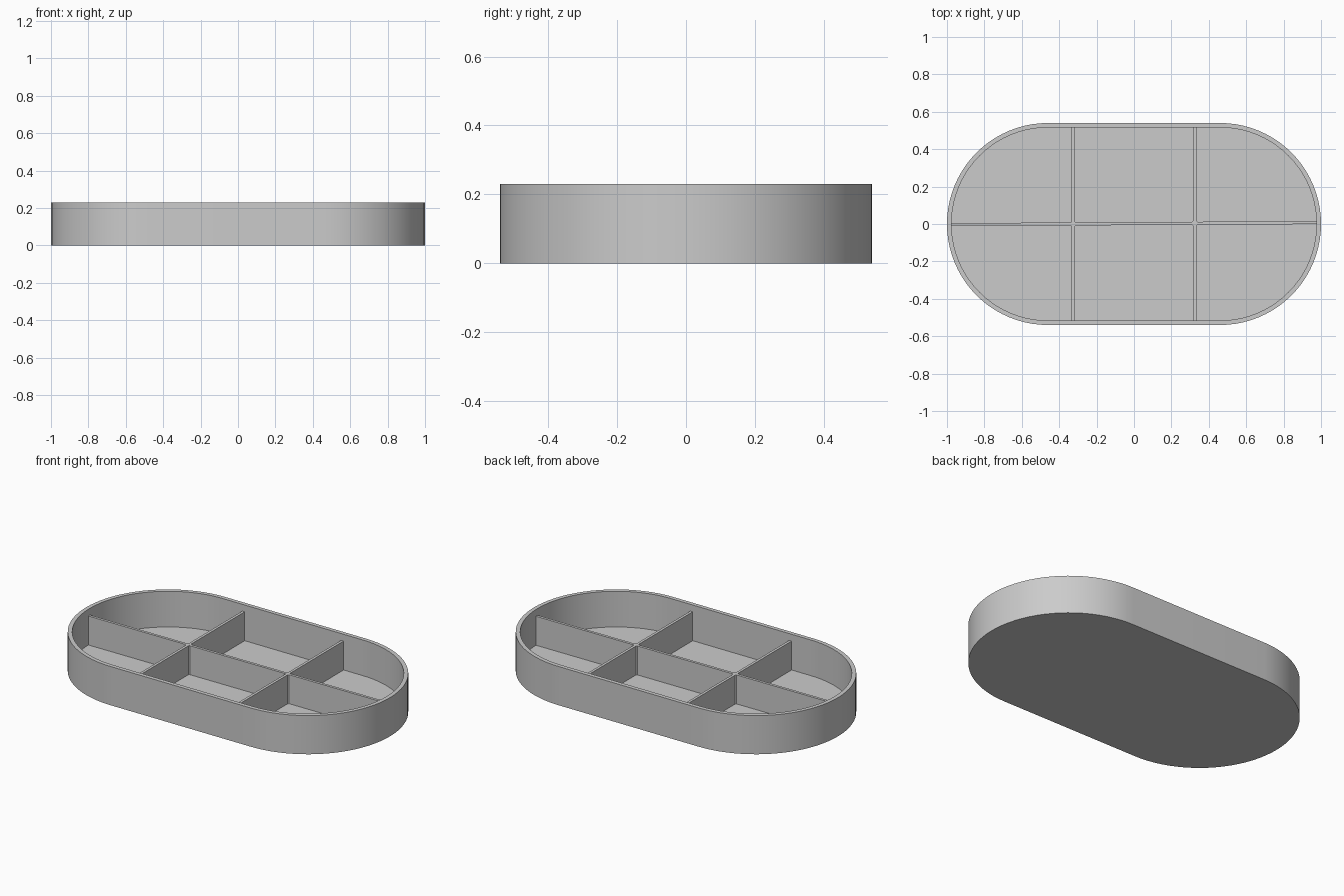
import bpy, bmesh, math
from mathutils import Vector

if "Cube" in bpy.data.objects:
    bpy.data.objects.remove(bpy.data.objects["Cube"], do_unlink=True)

HALF_LENGTH, HALF_DEPTH, HEIGHT = 1.0, 0.54, 0.23
WALL, FLOOR = 0.024, 0.018
DIVIDER_TOP, DIVIDER_THICK, CROSS_X = 0.19, 0.016, 0.325
TILT = 0.0055          # the long divider drifts slightly towards the back
ARC_STEPS = 40

grey = bpy.data.materials.new("plain grey")
grey.use_nodes = True
grey.diffuse_color = (0.6, 0.6, 0.6, 1)
grey.node_tree.nodes["Principled BSDF"].inputs["Base Color"].default_value = grey.diffuse_color


def finish(name, bm):
    """Turn a bmesh into a named grey object."""
    bmesh.ops.recalc_face_normals(bm, faces=bm.faces)
    mesh = bpy.data.meshes.new(name)
    bm.to_mesh(mesh)
    bm.free()
    mesh.materials.append(grey)
    obj = bpy.data.objects.new(name, mesh)
    bpy.context.collection.objects.link(obj)
    return obj


def stadium_ring(bm, inset, z):
    """Ring of vertices: two half circles joined by straight sides."""
    radius, centre = HALF_DEPTH - inset, HALF_LENGTH - HALF_DEPTH
    ring = []
    for side in (1, -1):
        for i in range(ARC_STEPS + 1):
            a = math.pi * (i / ARC_STEPS - 0.5)
            ring.append(bm.verts.new((side * (centre + radius * math.cos(a)),
                                      side * radius * math.sin(a), z)))
    return ring


def prism(name, points, bottom, top):
    """Upright prism over a flat outline."""
    bm = bmesh.new()
    base = bm.faces.new([bm.verts.new((p[0], p[1], bottom)) for p in points])
    made = bmesh.ops.extrude_face_region(bm, geom=[base])["geom"]
    bmesh.ops.translate(bm, vec=(0, 0, top - bottom),
                        verts=[g for g in made if isinstance(g, bmesh.types.BMVert)])
    return finish(name, bm)


def divider(name, start, end):
    """Thin wall between two plan points."""
    a, b = Vector(start), Vector(end)
    side = (b - a).normalized().orthogonal() * DIVIDER_THICK / 2
    return prism(name, [a - side, b - side, b + side, a + side], FLOOR / 2, DIVIDER_TOP)


# Tray shell: outer wall, rim, inner wall and both floor faces
bm = bmesh.new()
rings = [stadium_ring(bm, inset, z) for inset, z in
         ((0, 0), (0, HEIGHT), (WALL, HEIGHT), (WALL, FLOOR))]
for low, high in zip(rings, rings[1:]):
    for i in range(len(low)):
        j = (i + 1) % len(low)
        bm.faces.new((low[i], low[j], high[j], high[i]))
bm.faces.new(rings[0])
bm.faces.new(rings[-1])
tray = finish("tray", bm)
bpy.ops.object.select_all(action='DESELECT')
tray.select_set(True)
bpy.context.view_layer.objects.active = tray
bpy.ops.object.shade_smooth_by_angle(angle=math.radians(30))


def long_point(x):
    return (x, 0.002 + TILT * x)


# Cross dividers and the small chamfered posts where the dividers meet
reach_y = HALF_DEPTH - WALL / 2
for label, x in (("right", -CROSS_X), ("left", CROSS_X)):
    divider(label + "_cross_divider", (x, -reach_y), (x, reach_y))
    cx, cy = long_point(x)
    r = 0.022
    prism(label + "_joint", [(cx + r, cy), (cx, cy + r), (cx - r, cy), (cx, cy - r)],
          FLOOR / 2, DIVIDER_TOP - 0.0005)

# Long divider in three lengths between the cross dividers
edge, reach_x = DIVIDER_THICK / 2, HALF_LENGTH - WALL / 2
for label, x0, x1 in (("right", -reach_x, -CROSS_X - edge),
                      ("middle", -CROSS_X + edge, CROSS_X - edge),
                      ("left", CROSS_X + edge, reach_x)):
    divider(label + "_long_divider", long_point(x0), long_point(x1))
